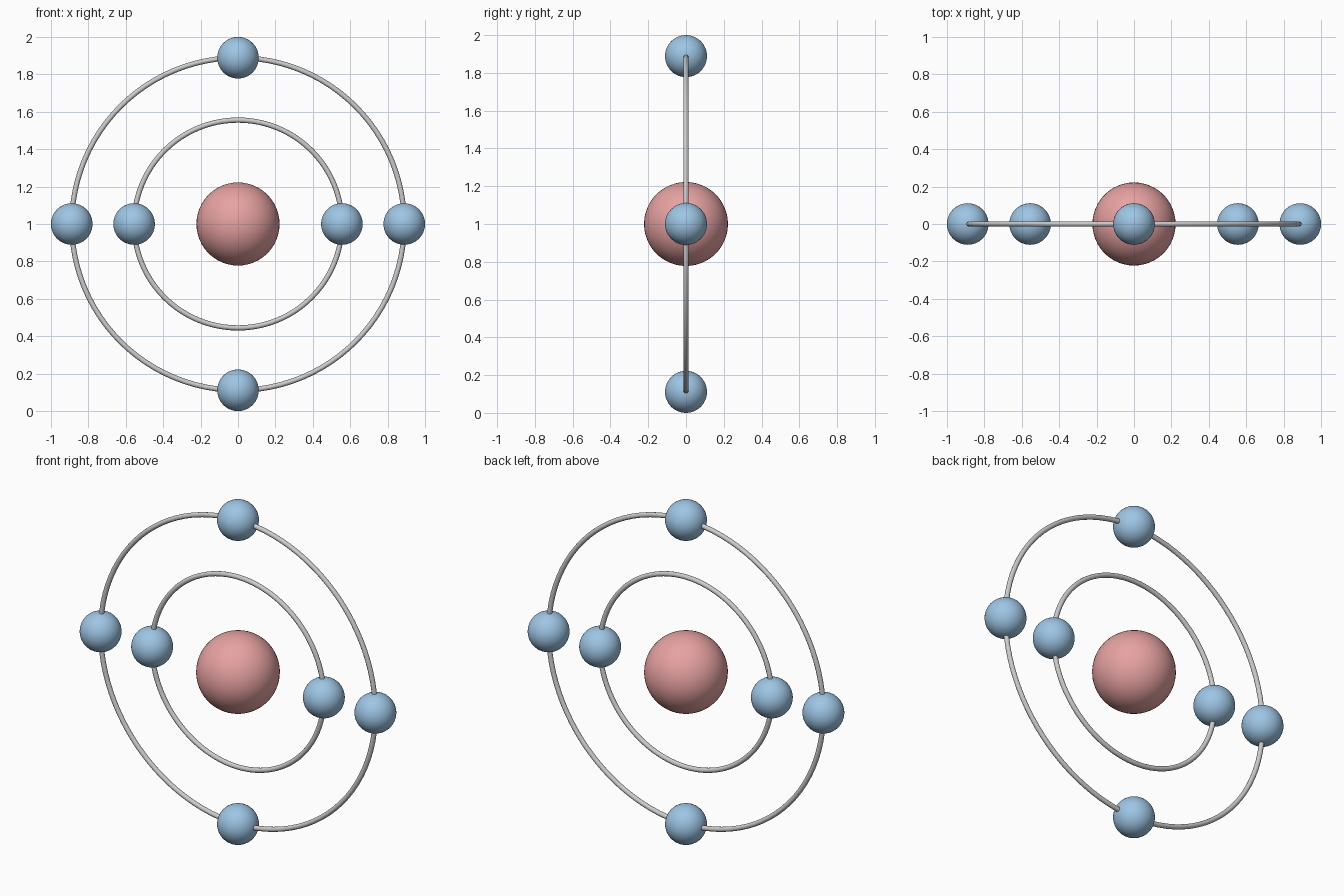
import bpy
from math import pi, cos, sin

if "Cube" in bpy.data.objects:
    bpy.data.objects.remove(bpy.data.objects["Cube"])

CENTRE_Z = 1.0
U = 1 / 9  # base unit: one electron radius


def material(name, color):
    m = bpy.data.materials.new(name)
    m.diffuse_color = color
    m.use_nodes = True
    m.node_tree.nodes["Principled BSDF"].inputs["Base Color"].default_value = m.diffuse_color
    return m


def ball(name, radius, x, z, mat):
    bpy.ops.mesh.primitive_uv_sphere_add(segments=48, ring_count=24, radius=radius,
                                         location=(x, 0, CENTRE_Z + z))
    ob = bpy.context.object
    ob.name = name
    ob.data.materials.append(mat)
    bpy.ops.object.shade_smooth()


def orbit(name, radius):
    bpy.ops.mesh.primitive_torus_add(major_segments=96, minor_segments=12,
                                     major_radius=radius, minor_radius=U / 8,
                                     location=(0, 0, CENTRE_Z), rotation=(pi / 2, 0, 0))
    ob = bpy.context.object
    ob.name = name
    bpy.ops.object.shade_smooth()


red = material("nucleus_red", (0.80, 0.36, 0.36, 1))
blue = material("electron_blue", (0.34, 0.56, 0.78, 1))

# Nucleus
ball("nucleus", 2 * U, 0, 0, red)

# Orbit rings, each with evenly spaced electrons
for label, radius, count in (("inner", 5 * U, 2), ("outer", 8 * U, 4)):
    orbit(label + "_orbit", radius)
    for i in range(count):
        a = 2 * pi * i / count
        ball(f"{label}_electron_{i + 1}", U, radius * cos(a), radius * sin(a), blue)
